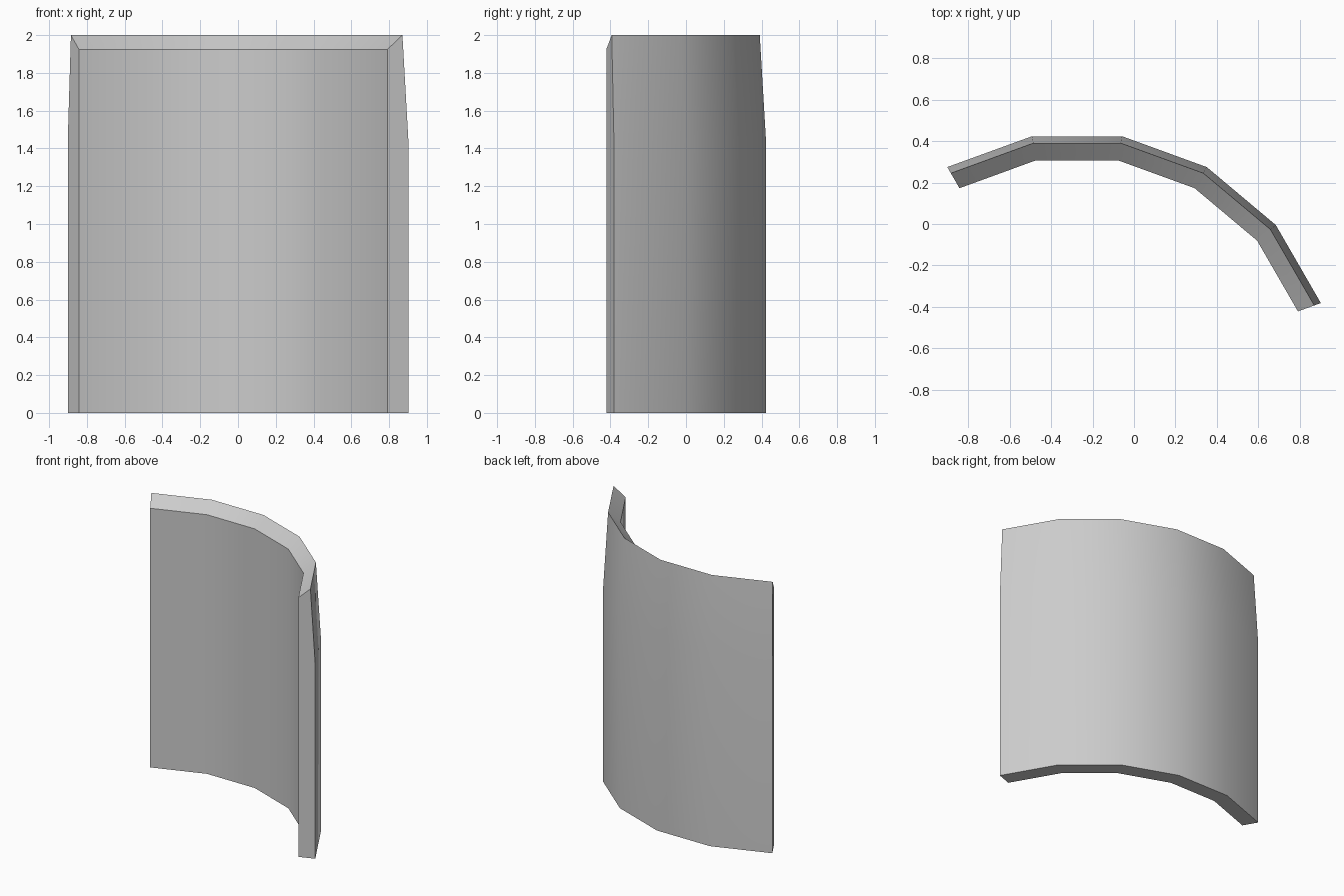
import bpy, bmesh
from math import radians, cos, sin

if "Cube" in bpy.data.objects:
    bpy.data.objects.remove(bpy.data.objects["Cube"])

# Wall cross-section (radius, height), swept about a vertical axis
PROFILE = [(1.135, 0), (1.2526, 0), (1.2526, 1.44), (1.219, 2.0), (1.135, 1.925)]
CX, CY = -0.275, -0.81
ANGLES = [20, 40, 60, 80, 100, 120]

bm = bmesh.new()
rings = []
for a in ANGLES:
    c, s = cos(radians(a)), sin(radians(a))
    rings.append([bm.verts.new((CX + r * c, CY + r * s, z)) for r, z in PROFILE])

# Curved wall faces
n = len(PROFILE)
for r0, r1 in zip(rings, rings[1:]):
    for i in range(n):
        j = (i + 1) % n
        bm.faces.new((r0[i], r0[j], r1[j], r1[i]))

# End caps
bm.faces.new(rings[0])
bm.faces.new(rings[-1][::-1])
bmesh.ops.recalc_face_normals(bm, faces=bm.faces[:])

mesh = bpy.data.meshes.new("curved_wall_panel")
bm.to_mesh(mesh)
bm.free()
panel = bpy.data.objects.new("curved_wall_panel", mesh)
bpy.context.collection.objects.link(panel)

# Smooth curved faces, crisp rims
bpy.context.view_layer.objects.active = panel
panel.select_set(True)
bpy.ops.object.shade_smooth_by_angle(angle=radians(30))
